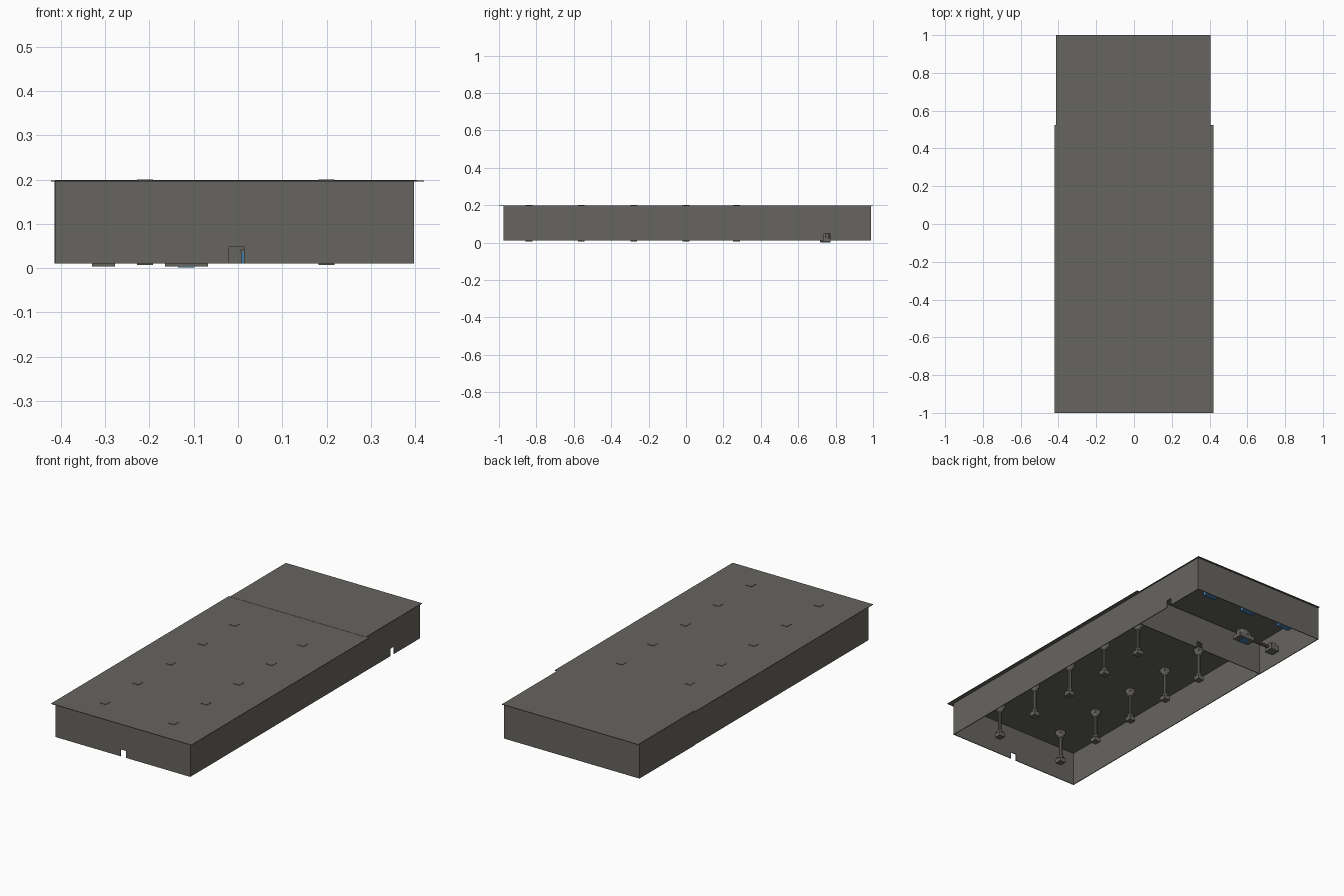
import bpy, bmesh, math
from mathutils import Matrix, Vector

if "Cube" in bpy.data.objects:
    bpy.data.objects.remove(bpy.data.objects["Cube"])


def material(name, rgb):
    m = bpy.data.materials.new(name)
    m.diffuse_color = (*rgb, 1)
    m.use_nodes = True
    m.node_tree.nodes["Principled BSDF"].inputs["Base Color"].default_value = m.diffuse_color
    return m


STONE = material("warm grey stone", (0.135, 0.128, 0.115))
BLUE = material("blue", (0.05, 0.2, 0.42))


def add_box(bm, x0, x1, y0, y1, z0, z1):
    size = Vector((x1 - x0, y1 - y0, z1 - z0))
    mid = Vector(((x0 + x1) / 2, (y0 + y1) / 2, (z0 + z1) / 2))
    bmesh.ops.create_cube(bm, size=1, matrix=Matrix.Translation(mid) @ Matrix.Diagonal((*size, 1)))


def add_dome(bm, centre, radii, up=1):
    # half sphere scaled to an ellipsoid, facing up or down
    rings, n = 4, 12
    layers = []
    for i in range(rings):
        a = i / rings * math.pi / 2
        layers.append([bm.verts.new((centre[0] + radii[0] * math.cos(a) * math.cos(t),
                                     centre[1] + radii[1] * math.cos(a) * math.sin(t),
                                     centre[2] + up * radii[2] * math.sin(a)))
                       for t in (2 * math.pi * k / n for k in range(n))])
    for lo, hi in zip(layers, layers[1:]):
        for k in range(n):
            f = [lo[k], lo[(k + 1) % n], hi[(k + 1) % n], hi[k]]
            bm.faces.new(f if up > 0 else f[::-1])
    bm.faces.new(layers[-1] if up > 0 else layers[-1][::-1])


def add_rod(bm, a, b, r, n=10):
    a, b = Vector(a), Vector(b)
    m = Matrix.Translation((a + b) / 2) @ (b - a).to_track_quat('Z', 'Y').to_matrix().to_4x4()
    bmesh.ops.create_cone(bm, cap_ends=True, segments=n, radius1=r, radius2=r,
                          depth=(b - a).length, matrix=m)


def finish(name, bm, mat):
    me = bpy.data.meshes.new(name)
    bm.to_mesh(me)
    bm.free()
    ob = bpy.data.objects.new(name, me)
    ob.data.materials.append(mat)
    bpy.context.collection.objects.link(ob)
    return ob


def wall(name, axis, at, lo, hi, door=None, t=0.004):
    # thin wall along x or y, with an optional doorway (start, end, top)
    z0, z1 = 0.01, 0.196
    bm = bmesh.new()

    def piece(a, b, c, d):
        if axis == 'x':
            add_box(bm, a, b, at - t / 2, at + t / 2, c, d)
        else:
            add_box(bm, at - t / 2, at + t / 2, a, b, c, d)
    if door:
        piece(lo, door[0], z0, z1)
        piece(door[1], hi, z0, z1)
        piece(door[0], door[1], door[2], z1)
    else:
        piece(lo, hi, z0, z1)
    finish(name, bm, STONE)


def slab(name, *dims, mat=STONE):
    bm = bmesh.new()
    add_box(bm, *dims)
    return finish(name, bm, mat)


# hall and rear chamber walls
entry = (-0.02, 0.013, 0.047)
wall("front_wall", 'x', -0.975, -0.412, 0.398, entry)
wall("partition_wall", 'x', 0.52, -0.412, 0.398, entry)
wall("rear_wall", 'x', 0.988, -0.412, 0.398)
wall("hall_left_wall", 'y', -0.41, -0.977, 0.522)
wall("hall_right_wall", 'y', 0.396, -0.977, 0.522)
wall("chamber_left_wall", 'y', -0.412, 0.518, 0.99)
wall("chamber_right_wall", 'y', 0.396, 0.518, 0.99, (0.738, 0.77, 0.05))

# roof slabs
slab("hall_roof", -0.422, 0.42, -1.0, 0.525, 0.195, 0.198)
slab("chamber_roof", -0.413, 0.404, 0.52, 1.0, 0.196, 0.199)

# two rows of columns with square ends and rounded shoulders
for x in (-0.21, 0.2):
    for y in (-0.84, -0.56, -0.28, 0.0, 0.27):
        bm = bmesh.new()
        h = 0.018
        add_box(bm, x - h, x + h, y - h, y + h, 0.007, 0.03)
        add_box(bm, x - h, x + h, y - h, y + h, 0.172, 0.2)
        add_dome(bm, (x, y, 0.03), (0.021, 0.021, 0.02))
        add_dome(bm, (x, y, 0.172), (0.021, 0.021, 0.02), -1)
        add_rod(bm, (x, y, 0.04), (x, y, 0.165), 0.01)
        finish("column", bm, STONE)

# broad domed pedestal joined to a smaller block by a bar
bm = bmesh.new()
add_box(bm, -0.165, -0.068, 0.717, 0.773, 0.003, 0.025)
add_dome(bm, (-0.116, 0.745, 0.025), (0.05, 0.03, 0.045))
finish("pedestal", bm, STONE)
bm = bmesh.new()
add_box(bm, -0.33, -0.278, 0.72, 0.772, 0.003, 0.035)
add_dome(bm, (-0.304, 0.746, 0.035), (0.026, 0.026, 0.02))
finish("small_block", bm, STONE)
bm = bmesh.new()
add_rod(bm, (-0.29, 0.745, 0.025), (-0.12, 0.745, 0.025), 0.009)
finish("bar", bm, STONE)
slab("blue_base_plate", -0.135, -0.098, 0.718, 0.772, 0.001, 0.004, mat=BLUE)

# blue boxes with stone lids along the rear wall
for x in (-0.2, 0.045, 0.295):
    slab("blue_box", x - 0.037, x + 0.037, 0.955, 0.986, 0.01, 0.036, mat=BLUE)
    slab("box_lid", x - 0.039, x + 0.039, 0.953, 0.986, 0.036, 0.042)
